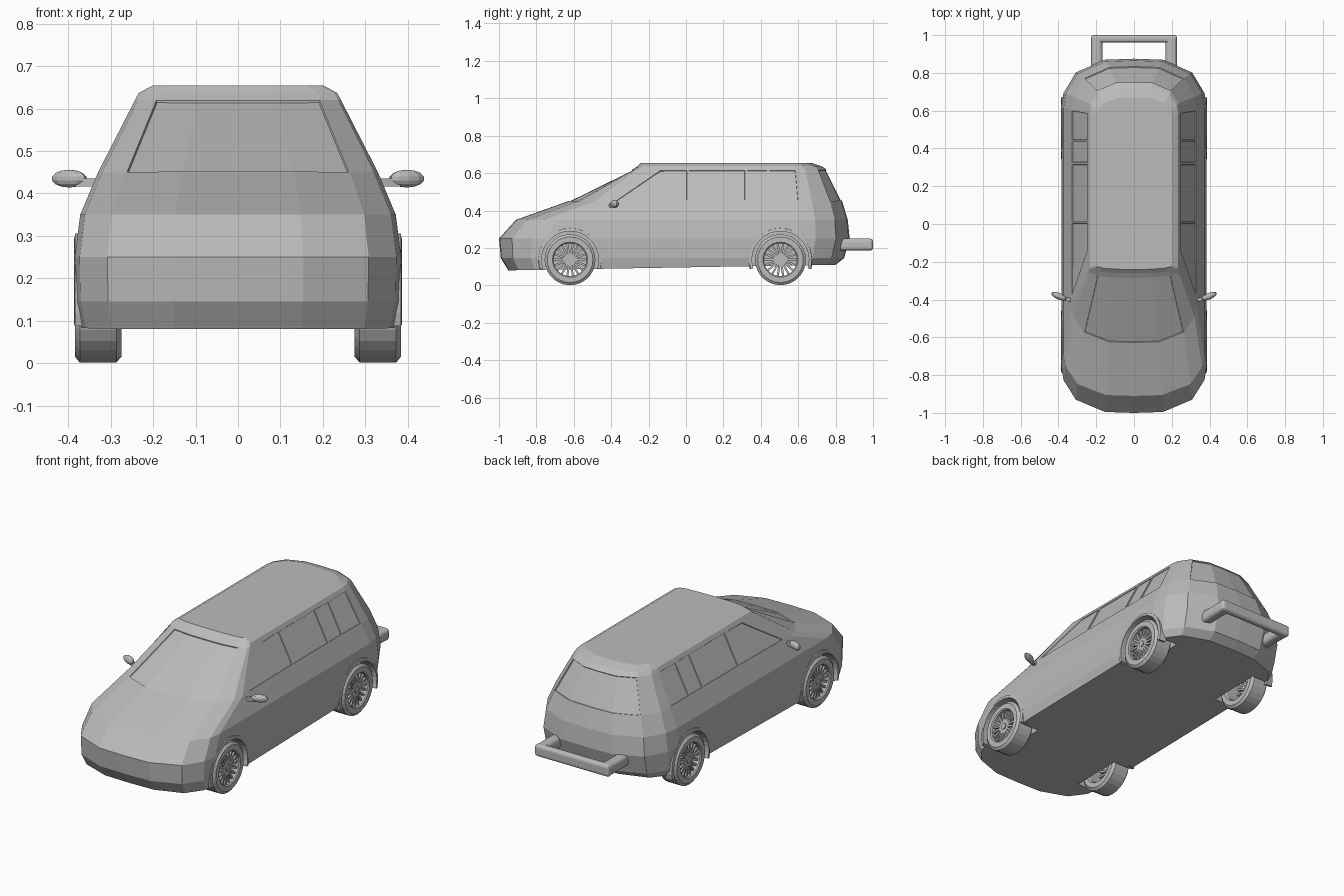
import bpy, bmesh, math
from mathutils import Matrix, Vector

if "Cube" in bpy.data.objects:
    bpy.data.objects.remove(bpy.data.objects["Cube"])

grey = bpy.data.materials.new("grey paint")
grey.diffuse_color = (0.5, 0.5, 0.5, 1)
grey.use_nodes = True
grey.node_tree.nodes["Principled BSDF"].inputs["Base Color"].default_value = grey.diffuse_color

AXLES = {"front": -0.62, "rear": 0.505}
WHEEL_Z = 0.137


def finish(name, bm):
    bmesh.ops.recalc_face_normals(bm, faces=bm.faces)
    me = bpy.data.meshes.new(name)
    bm.to_mesh(me)
    bm.free()
    me.materials.append(grey)
    ob = bpy.data.objects.new(name, me)
    bpy.context.collection.objects.link(ob)
    return ob


def lathe(bm, profile, cy, cz, steps, a0=0.0, a1=2 * math.pi):
    """Sweep a closed (x, radius) profile around an axis parallel to x."""
    full = a1 - a0 > 6.28
    rings = []
    for i in range(steps if full else steps + 1):
        a = a0 + (a1 - a0) * i / steps
        rings.append([bm.verts.new((x, cy + r * math.cos(a), cz + r * math.sin(a)))
                      for x, r in profile])
    n = len(profile)
    for i in range(steps):
        p, q = rings[i], rings[(i + 1) % len(rings)]
        for j in range(n):
            k = (j + 1) % n
            bm.faces.new((p[j], p[k], q[k], q[j]))
    if not full:
        bm.faces.new(rings[0])
        bm.faces.new(rings[-1])


def box(bm, lo, hi, bevel=0.0):
    lo, hi = Vector(lo), Vector(hi)
    m = Matrix.Translation((lo + hi) / 2) @ Matrix.Diagonal((*(hi - lo), 1))
    vs = bmesh.ops.create_cube(bm, size=1, matrix=m)["verts"]
    if bevel:
        edges = list({e for v in vs for e in v.link_edges})
        bmesh.ops.bevel(bm, geom=edges, offset=bevel, segments=3,
                        profile=0.5, affect='EDGES')


# Body: stacked plan outlines (z, half width, front y, front corner, rear y, rear corner)
LEVELS = [(0.08, 0.372, -0.95, 0.20, 0.80, 0.20),
          (0.145, 0.383, -0.99, 0.23, 0.845, 0.24),
          (0.25, 0.385, -1.0, 0.25, 0.875, 0.26),
          (0.35, 0.372, -0.91, 0.22, 0.865, 0.25),
          (0.45, 0.33, -0.63, 0.20, 0.835, 0.23),
          (0.62, 0.243, -0.285, 0.04, 0.75, 0.16),
          (0.637, 0.234, -0.26, 0.03, 0.725, 0.14),
          (0.655, 0.20, -0.24, 0.02, 0.67, 0.10)]
CORNER = [(0, 0), (0.4, 0.02), (0.8, 0.28), (0.97, 0.7), (1, 1)]
bm = bmesh.new()
rings = []
for i, (z, w, yf, cf, yr, cr) in enumerate(LEVELS):
    pts = [(w * u, yf + cf * v) for u, v in CORNER]
    pts += [(w, y) for y in (-0.14 if z > 0.6 else -0.38, 0.01, 0.32, 0.44)]
    pts += [(w * u, yr - cr * v) for u, v in reversed(CORNER)]
    pts += [(-x, y) for x, y in reversed(pts[1:-1])]
    # the sill rises slightly towards the rear
    rings.append([bm.verts.new((x, y, z + (0.03 * (y + 0.95) / 1.75 if i == 0 else 0)))
                  for x, y in pts])
n = len(rings[0])
screens, sides = {"front": [], "rear": []}, []
for i in range(len(rings) - 1):
    for j in range(n):
        k = (j + 1) % n
        f = bm.faces.new((rings[i][j], rings[i][k], rings[i + 1][k], rings[i + 1][j]))
        if i == 4:  # glass band
            if j in (0, 1, 24, 25):
                screens["front"].append(f)
            elif j in (11, 12, 13, 14):
                screens["rear"].append(f)
            elif j in (5, 6, 7, 8, 17, 18, 19, 20):
                sides.append(f)
bm.faces.new(rings[0])
bm.faces.new(rings[-1])
bmesh.ops.recalc_face_normals(bm, faces=bm.faces)
# Windows recessed into the body
for faces in screens.values():
    bmesh.ops.inset_region(bm, faces=faces, thickness=0.003, depth=0)
    bmesh.ops.inset_region(bm, faces=faces, thickness=0.002, depth=-0.005)
bmesh.ops.inset_individual(bm, faces=sides, thickness=0.008, depth=0)
bmesh.ops.inset_individual(bm, faces=sides, thickness=0.002, depth=-0.004)
body = finish("body", bm)

# Wheel arches cut out of the body
bm = bmesh.new()
for sx in (-1, 1):
    for cy in AXLES.values():
        m = Matrix.Translation((sx * 0.38, cy, WHEEL_Z)) @ Matrix.Rotation(math.pi / 2, 4, 'Y')
        bmesh.ops.create_cone(bm, cap_ends=True, segments=32, radius1=0.155,
                              radius2=0.155, depth=0.24, matrix=m)
cutter = finish("arch_cutter", bm)
cutter.hide_render = True
mod = body.modifiers.new("arches", 'BOOLEAN')
mod.operation = 'DIFFERENCE'
mod.solver = 'EXACT'
mod.object = cutter
bpy.context.view_layer.objects.active = body
body.select_set(True)
bpy.ops.object.modifier_apply(modifier=mod.name)
bpy.data.objects.remove(cutter)

# Wheels with tyre, spokes, hub and arch lip
TYRE = [(0.275, 0.095), (0.275, 0.122), (0.287, 0.136), (0.373, 0.136),
        (0.384, 0.122), (0.384, 0.094), (0.378, 0.088), (0.285, 0.088)]
LIP = [(0.345, 0.152), (0.387, 0.152), (0.384, 0.168), (0.345, 0.172)]
SPOKES = 18
for side, sx in (("left", -1), ("right", 1)):
    for end, cy in AXLES.items():
        bm = bmesh.new()
        lathe(bm, [(sx * x, r) for x, r in TYRE], cy, WHEEL_Z, 28)
        finish(f"{end}_{side}_tyre", bm)

        bm = bmesh.new()
        m = Matrix.Translation((sx * 0.36, cy, WHEEL_Z)) @ Matrix.Rotation(math.pi / 2, 4, 'Y')
        bmesh.ops.create_cone(bm, cap_ends=True, segments=16, radius1=0.018,
                              radius2=0.018, depth=0.03, matrix=m)
        for s in range(SPOKES):
            m = (Matrix.Translation((sx * 0.363, cy, WHEEL_Z))
                 @ Matrix.Rotation(2 * math.pi * s / SPOKES, 4, 'X')
                 @ Matrix.Translation((0, 0.052, 0))
                 @ Matrix.Diagonal((0.014, 0.078, 0.011, 1)))
            bmesh.ops.create_cube(bm, size=1, matrix=m)
        finish(f"{end}_{side}_spokes", bm)

        bm = bmesh.new()
        lathe(bm, [(sx * x, r) for x, r in LIP], cy, WHEEL_Z, 20, -0.3, math.pi + 0.3)
        finish(f"{end}_{side}_arch_lip", bm)

    # Door mirrors
    bm = bmesh.new()
    m = (Matrix.Translation((sx * 0.398, -0.382, 0.435))
         @ Matrix.Rotation(sx * 0.4, 4, 'Z')
         @ Matrix.Diagonal((0.045, 0.018, 0.021, 1)))
    bmesh.ops.create_uvsphere(bm, u_segments=10, v_segments=7, radius=1, matrix=m)
    m = (Matrix.Translation((sx * 0.352, -0.398, 0.426))
         @ Matrix.Rotation(sx * 0.3, 4, 'Z')
         @ Matrix.Diagonal((0.06, 0.018, 0.018, 1)))
    bmesh.ops.create_cube(bm, size=1, matrix=m)
    finish(f"{side}_mirror", bm)

# Rear guard bar
bm = bmesh.new()
for sx in (-1, 1):
    xs = sorted((sx * 0.168, sx * 0.228))
    box(bm, (xs[0], 0.78, 0.185), (xs[1], 0.995, 0.25), 0.02)
box(bm, (-0.228, 0.96, 0.185), (0.228, 1.0, 0.25), 0.016)
finish("rear_guard_bar", bm)
